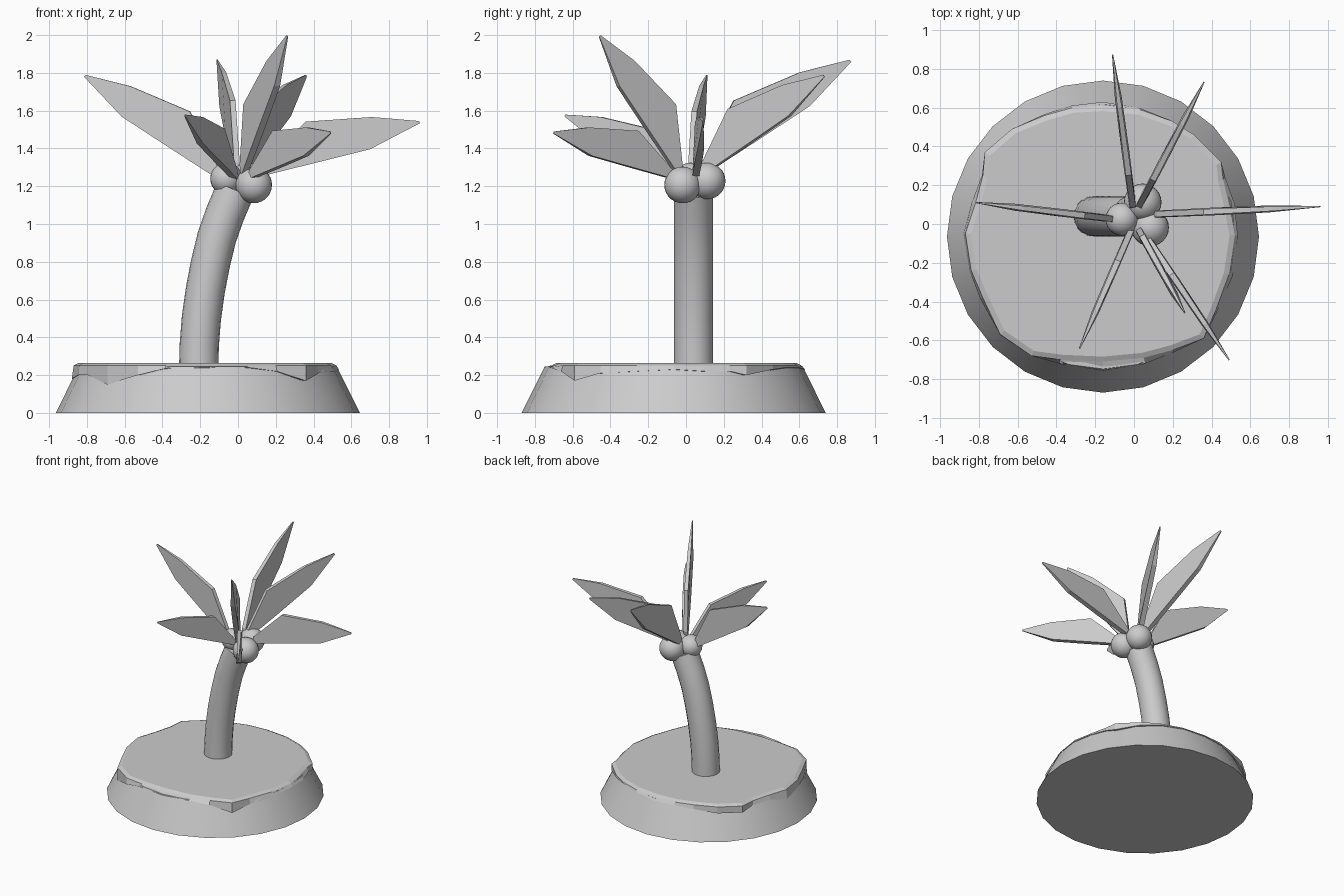
import bpy, bmesh, math
from mathutils import Vector

if "Cube" in bpy.data.objects:
    bpy.data.objects.remove(bpy.data.objects["Cube"])


def make(name, verts, faces, smooth=True):
    me = bpy.data.meshes.new(name)
    me.from_pydata(verts, [], faces)
    bm = bmesh.new()
    bm.from_mesh(me)
    bmesh.ops.recalc_face_normals(bm, faces=bm.faces)
    bm.to_mesh(me)
    bm.free()
    ob = bpy.data.objects.new(name, me)
    bpy.context.collection.objects.link(ob)
    if smooth:
        smooth_by_angle(ob)
    return ob


def smooth_by_angle(ob):
    bpy.ops.object.select_all(action='DESELECT')
    ob.select_set(True)
    bpy.context.view_layer.objects.active = ob
    bpy.ops.object.shade_smooth_by_angle(angle=math.radians(35))


def skin(name, rings, smooth=True):
    """Closed solid through a list of equal-sized rings."""
    n = len(rings[0])
    verts = [p for r in rings for p in r]
    faces = [tuple(range(n)), tuple(range((len(rings) - 1) * n, len(rings) * n))]
    for k in range(len(rings) - 1):
        for i in range(n):
            j = (i + 1) % n
            faces.append((k*n + i, k*n + j, (k+1)*n + j, (k+1)*n + i))
    return make(name, verts, faces, smooth)


CX, CY = -0.16, -0.065

# Sand island: tapered 24-sided disc
bpy.ops.mesh.primitive_cone_add(vertices=24, radius1=0.805, radius2=0.683, depth=0.245,
                                location=(CX, CY, 0.1225))
bpy.context.object.name = "sand_island"
smooth_by_angle(bpy.context.object)

# Grass cap: ragged plate whose rim drips over the island edge (x, y, lower z)
rim = [(0.52, -0.06, .23), (0.49, 0.10, .22), (0.46, 0.23, .22), (0.45, 0.32, .20),
       (0.31, 0.46, .23), (0.20, 0.53, .24), (0.03, 0.59, .24), (-0.16, 0.61, .23),
       (-0.32, 0.60, .23), (-0.46, 0.56, .22), (-0.63, 0.49, .20), (-0.77, 0.37, .20),
       (-0.78, 0.25, .22), (-0.82, 0.10, .22), (-0.87, -0.05, .18), (-0.84, -0.24, .20),
       (-0.78, -0.38, .20), (-0.69, -0.57, .15), (-0.53, -0.68, .20), (-0.38, -0.70, .235),
       (-0.16, -0.71, .24), (0.05, -0.69, .24), (0.20, -0.65, .22), (0.36, -0.59, .17),
       (0.42, -0.45, .21), (0.49, -0.26, .22)]


def ring(scale, z):
    return [(CX + (x - CX) * scale, CY + (y - CY) * scale, z) for x, y, _ in rim]


low = []
for x, y, z in rim:
    d = Vector((x - CX, y - CY))
    d = d.normalized() * max(d.length, 0.81 - 0.5 * z)
    low.append((CX + d.x, CY + d.y, z))
skin("grass_cap", [ring(0.85, 0.20), low, ring(1.0, 0.252), ring(0.96, 0.265)], False)

# Trunk: constant round section swept along a leaning bend
path = [(-0.208, 0.24), (-0.205, 0.36), (-0.194, 0.5), (-0.173, 0.65), (-0.146, 0.79),
        (-0.112, 0.93), (-0.07, 1.05), (-0.015, 1.18)]
rings = []
for i, (x, z) in enumerate(path):
    a, b = path[max(i - 1, 0)], path[min(i + 1, len(path) - 1)]
    t = Vector((b[0] - a[0], 0, b[1] - a[1])).normalized()
    if i == 0:
        t = Vector((0, 0, 1))
    side = Vector((t.z, 0, -t.x))
    rings.append([Vector((x, 0.04, z)) + 0.104 * (math.cos(k * math.tau / 20) * side
                  + math.sin(k * math.tau / 20) * Vector((0, 1, 0))) for k in range(20)])
skin("trunk", rings)

# Coconuts
for i, (x, y, z, r) in enumerate([(0.083, -0.018, 1.207, 0.097), (0.045, 0.112, 1.228, 0.097),
                                  (-0.062, 0.025, 1.24, 0.085)]):
    bpy.ops.mesh.primitive_uv_sphere_add(segments=24, ring_count=14, radius=r, location=(x, y, z))
    bpy.context.object.name = f"coconut_{i + 1}"
    bpy.ops.object.shade_smooth()

# Palm leaves: upright blades, (along, up, half thickness) as fractions of length
blade = [(0, 0, .018), (.35, -.03, .02), (.68, -.057, .018), (1, -.008, .003), (1, .006, .003),
         (.75, .115, .012), (.38, .212, .015), (.05, .055, .015)]
leaves = [((-0.10, 0.025, 1.235), (-0.81, 0.11, 1.785)),
          ((-0.005, 0.08, 1.25), (-0.11, 0.87, 1.865)),
          ((0.02, 0.08, 1.25), (0.36, 0.73, 1.785)),
          ((0.09, 0.05, 1.245), (0.96, 0.09, 1.54)),
          ((0.06, -0.06, 1.235), (0.49, -0.70, 1.485)),
          ((0.03, -0.04, 1.25), (0.26, -0.455, 1.995)),
          ((-0.01, -0.02, 1.23), (-0.28, -0.64, 1.575))]
for i, (base, tip) in enumerate(leaves):
    b, d = Vector(base), Vector(tip) - Vector(base)
    side = d.cross(Vector((0, 0, 1))).normalized()
    up = side.cross(d.normalized())
    L = d.length
    skin(f"palm_leaf_{i + 1}",
         [[b + d * a + up * (u * L) + side * (s * w) for a, u, w in blade] for s in (-1, 1)], False)
